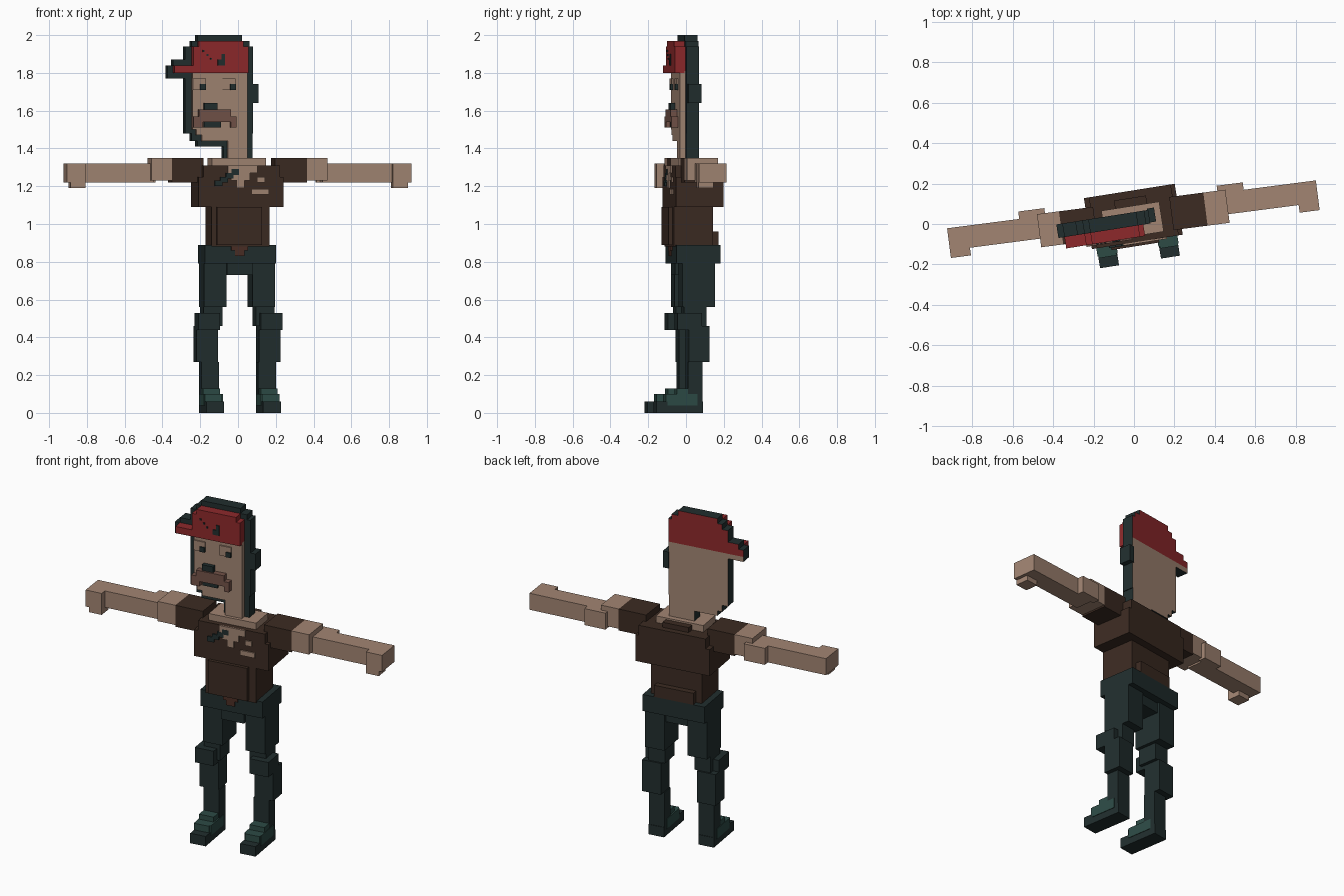
import bpy
import bmesh
from math import radians
from mathutils import Matrix

if "Cube" in bpy.data.objects:
    bpy.data.objects.remove(bpy.data.objects["Cube"])

UNIT = 0.01                    # all sizes below are in hundredths
BODY_TURN, ARM_TURN = 9, 7.4   # the figure stands slightly turned


def material(name, red, green, blue):
    mat = bpy.data.materials.new(name)
    mat.use_nodes = True
    mat.diffuse_color = (red, green, blue, 1)
    mat.node_tree.nodes["Principled BSDF"].inputs["Base Color"].default_value = (red, green, blue, 1)
    return mat


SKIN = material("skin", .36, .235, .17)
DARK = material("dark_teal", .015, .027, .027)
SHIRT = material("brown_shirt", .045, .024, .016)
RED = material("cap_red", .27, .022, .024)
SHOE = material("shoe_teal", .026, .07, .06)
BROWN = material("moustache_brown", .17, .085, .065)
RUST = material("rust_brown", .07, .027, .018)


def stepped(name, mat, rows, y, turn=BODY_TURN):
    """Extrude a stepped front outline, given as (bottom, top, left, right) rows, through y."""
    right = [(r[3], z) for r in rows for z in r[:2]]
    left = [(r[2], z) for r in reversed(rows) for z in (r[1], r[0])]
    outline = []
    for point in right + left:
        if not outline or point != outline[-1]:
            outline.append(point)
    bm = bmesh.new()
    front = bm.faces.new([bm.verts.new((px, y[0], pz)) for px, pz in outline])
    new = bmesh.ops.extrude_face_region(bm, geom=[front])["geom"]
    moved = [v for v in new if isinstance(v, bmesh.types.BMVert)]
    bmesh.ops.translate(bm, verts=moved, vec=(0, y[1] - y[0], 0))
    bmesh.ops.recalc_face_normals(bm, faces=bm.faces)
    bm.transform(Matrix.Rotation(radians(turn), 4, "Z") @ Matrix.Scale(UNIT, 4))
    mesh = bpy.data.meshes.new(name)
    bm.to_mesh(mesh)
    bm.free()
    obj = bpy.data.objects.new(name, mesh)
    mesh.materials.append(mat)
    bpy.context.collection.objects.link(obj)
    return obj


def box(name, mat, x, y, z, turn=BODY_TURN):
    return stepped(name, mat, [(z[0], z[1], x[0], x[1])], y, turn)


def pair(name, mat, x, y, z, turn=BODY_TURN):
    """A box on the left side (+x) and its mirror image on the right."""
    box("left_" + name, mat, x, y, z, turn)
    box("right_" + name, mat, (-x[1], -x[0]), y, z, turn)


# Feet and legs
pair("sole", DARK, x=(10.5, 20), y=(-19, 6), z=(0, 6))
pair("shoe_upper", SHOE, x=(11, 20), y=(-14, -2), z=(6, 10))
pair("shoe_tongue", SHOE, x=(11, 20), y=(-8, -2), z=(10, 13))
pair("shoe_side_panel", SHOE, x=(10.2, 20.3), y=(-13, 3), z=(4, 10))
pair("ankle", DARK, x=(10.5, 20), y=(-2, 5.7), z=(6, 27))
pair("shin", DARK, x=(11, 22.5), y=(-2, 9), z=(27, 46))
pair("knee", DARK, x=(11, 22.5), y=(-8, 5), z=(44, 53))
pair("knee_back", DARK, x=(9, 19), y=(-4, 8), z=(46, 57))
pair("thigh", DARK, x=(7, 19), y=(-5, 12.5), z=(56, 82))

# Hips
box("pelvis", DARK, x=(-19, 19), y=(-8, 15.5), z=(79, 89))
box("crotch", DARK, x=(-7, 7), y=(-7, 11), z=(73, 80))
stepped("shirt_tail", RUST, [(83, 86, -3, 2), (86, 89, -5, 4)], y=(-8.8, -7.5))

# Torso
box("waist", SHIRT, x=(-15.5, 15.5), y=(-9, 12), z=(88, 109))
box("belly", SHIRT, x=(-13, 11), y=(-11, -8), z=(89, 109))
box("shirt_hem_back", SHIRT, x=(-12, 12), y=(11, 15.5), z=(89, 96))
stepped("chest", SHIRT, [(109, 125, -22.5, 23), (125, 131, -20, 21)], y=(-9, 16.5))
stepped("open_collar", SKIN, [(119, 123, -2, 2), (123, 127, -5, 5), (127, 131, -7, 9)],
        y=(-9.8, -8.5))
stepped("neck_base", SKIN, [(130, 135, -15, 14)], y=(-6, 9))
box("collar_back", SHIRT, x=(-8, 8), y=(9, 13), z=(130, 134))
box("shirt_tear_low", SKIN, x=(6, 15), y=(-9.8, -8.5), z=(115.5, 118.5))
box("shirt_tear_high", SKIN, x=(9, 13), y=(-9.8, -8.5), z=(122, 125))

# Strap running diagonally over the chest
for step in range(4):
    left, low = -14 + 3 * step, 120 + 2 * step
    box(f"strap_{step}", DARK, x=(left, left + 4), y=(-9.9, -8.5), z=(low, low + 3))

# Arms
pair("sleeve", SHIRT, (19, 36), (-5.5, 11), (122, 135), ARM_TURN)
pair("upper_arm", SKIN, (36, 47), (-5.5, 11), (123, 135), ARM_TURN)
pair("elbow", SKIN, (43, 56), (9, 13.5), (122, 132), ARM_TURN)
pair("forearm", SKIN, (45, 92), (-1.2, 9.8), (122, 132), ARM_TURN)
pair("thumb", SKIN, (82, 92), (-5, 0), (122, 132), ARM_TURN)
pair("fingers", SKIN, (82, 90), (-5, 3), (119, 123), ARM_TURN)

# Head: a dark slab whose back is skin below the cap line and red above it
HEAD = [(133, 141, -8, 7.5), (141, 144, -22, 7.5), (144, 148, -25, 7.5),
        (148, 177, -28.5, 8), (177, 184, -38, 8), (184, 187, -35, 8),
        (187, 194, -28.5, 8), (194, 197, -25, 6), (197, 200, -22, 2)]
CAP_LINE = 1.8
head = stepped("head", DARK, HEAD, y=(-1, 5.8))
head.data.materials.append(SKIN)
head.data.materials.append(RED)
bm = bmesh.new()
bm.from_mesh(head.data)
bmesh.ops.bisect_plane(bm, geom=bm.verts[:] + bm.edges[:] + bm.faces[:],
                       plane_co=(0, 0, CAP_LINE), plane_no=(0, 0, 1))
bm.normal_update()
for face in bm.faces:
    if face.normal.y > 0.9:
        face.material_index = 2 if face.calc_center_median().z > CAP_LINE else 1
bm.to_mesh(head.data)
bm.free()
box("ear", DARK, x=(7.5, 11), y=(-.5, 6.5), z=(164, 174))

# Face
stepped("face", SKIN, [(133, 144, -6, 4.5), (144, 147, -20, 4.5), (147, 150, -23, 4.5),
                       (150, 181, -25, 4.5)], y=(-4, 0))
for side, left in (("right", -25), ("left", -9)):
    box(side + "_brow", SKIN, x=(left, left + 7), y=(-4.8, -3), z=(174, 177))
    box(side + "_eyelid", SKIN, x=(left, left + 4), y=(-4.8, -3), z=(171, 174))
    box(side + "_eye", DARK, x=(left + 4, left + 7), y=(-5.5, -3), z=(171, 174))
box("nose", DARK, x=(-19, -12), y=(-6.5, -3), z=(160, 164))
box("moustache", BROWN, x=(-22, -5), y=(-7.5, -3), z=(154, 160.5))
box("moustache_right_end", BROWN, x=(-25, -20), y=(-7.5, -3), z=(151, 157))
box("moustache_left_end", BROWN, x=(-5, -2), y=(-7.5, -3), z=(151, 157))
box("mouth", DARK, x=(-19, -10), y=(-5.5, -3), z=(151, 154))

# Cap
stepped("cap", RED, [(180, 184, -35, 4.5), (184, 194, -25, 4.5), (194, 197, -22, 2)],
        y=(-6.7, 0))
stepped("cap_badge", DARK, [(184, 187, -12, -8), (187, 190, -10, -8)], y=(-7.3, -6))
for step in range(3):
    left, low = -20 + 2 * step, 191 - 2 * step
    box(f"cap_stitch_{step}", DARK, x=(left, left + 1), y=(-7.3, -6), z=(low, low + 1))
